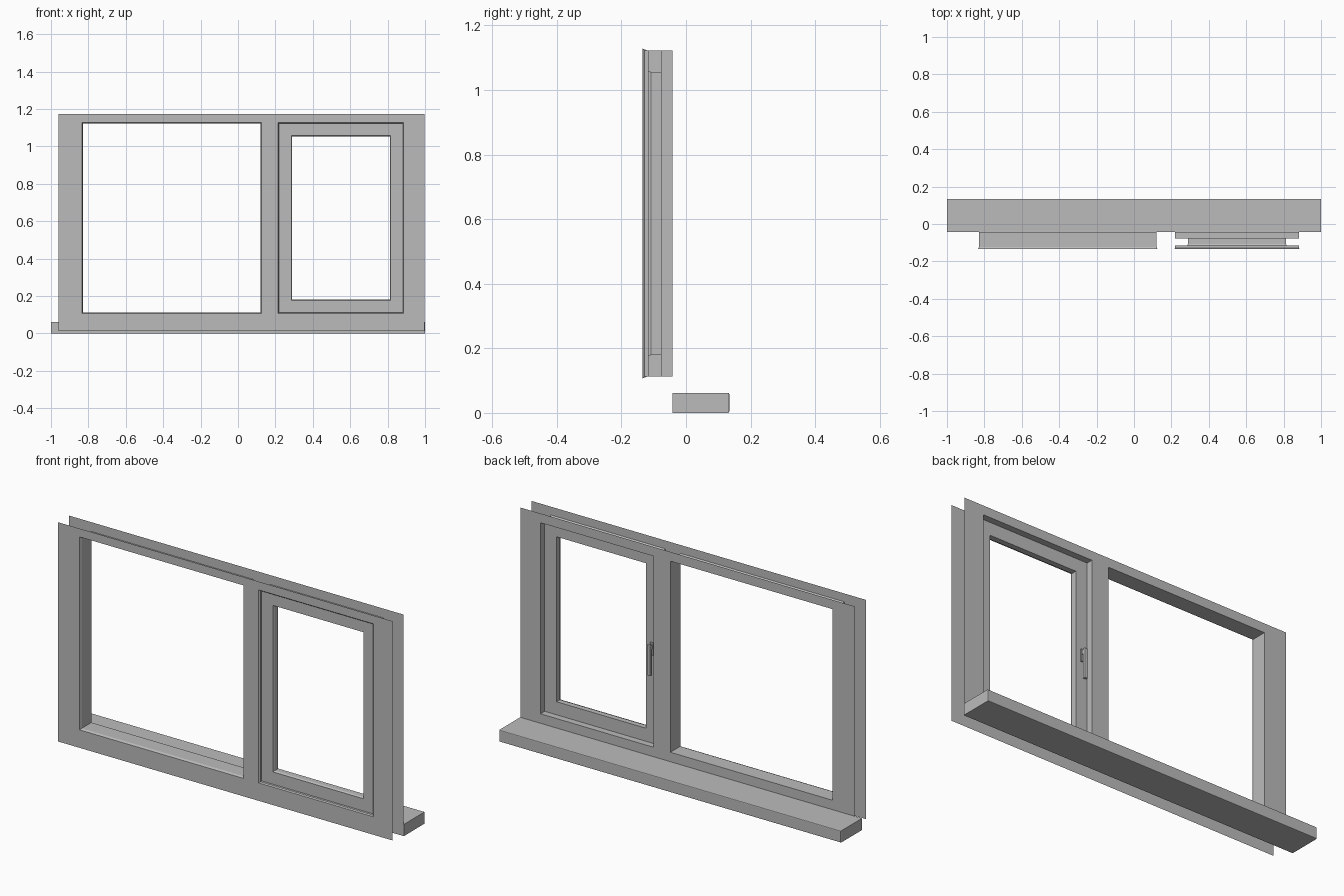
import bpy, bmesh

cube = bpy.data.objects.get("Cube")
if cube:
    bpy.data.objects.remove(cube, do_unlink=True)

GREY = (0.5, 0.5, 0.5, 1)
mat = bpy.data.materials.new("window grey")
mat.use_nodes = True
mat.diffuse_color = GREY
mat.node_tree.nodes["Principled BSDF"].inputs["Base Color"].default_value = GREY

# Main sizes
FRONT, BACK = -0.134, -0.042
LEFT, RIGHT, BOTTOM, TOP = -0.96, 0.997, 0.012, 1.172
HOLE_Z = (0.107, 1.128)
FIXED_X = (-0.834, 0.126)
SASH_X = (0.215, 0.886)
LIP = 0.005


def finish(name, bm):
    mesh = bpy.data.meshes.new(name)
    bm.to_mesh(mesh)
    bm.free()
    mesh.materials.append(mat)
    obj = bpy.data.objects.new(name, mesh)
    bpy.context.collection.objects.link(obj)
    return obj


def face_sheet(name, y, inset, flip):
    """Flat sheet with the two window openings left out."""
    xs = [LEFT, FIXED_X[0] + inset, FIXED_X[1] - inset,
          SASH_X[0] + inset, SASH_X[1] - inset, RIGHT]
    zs = [BOTTOM, HOLE_Z[0] + inset, HOLE_Z[1] - inset, TOP]
    bm = bmesh.new()
    grid = [[bm.verts.new((x, y, z)) for x in xs] for z in zs]
    for r in range(len(zs) - 1):
        for c in range(len(xs) - 1):
            if r == 1 and c in (1, 3):
                continue
            quad = [grid[r][c], grid[r][c + 1], grid[r + 1][c + 1], grid[r + 1][c]]
            bm.faces.new(quad[::-1] if flip else quad)
    bmesh.ops.dissolve_limit(bm, angle_limit=0.01, verts=bm.verts, edges=[])
    return finish(name, bm)


def lining(name, span, profile):
    """Sweep an (inset, depth) profile around a rectangular opening."""
    bm = bmesh.new()
    rings = []
    for inset, y in profile:
        x0, x1 = span[0] + inset, span[1] - inset
        z0, z1 = HOLE_Z[0] + inset, HOLE_Z[1] - inset
        rings.append([bm.verts.new((x, y, z)) for x, z in
                      ((x0, z0), (x1, z0), (x1, z1), (x0, z1))])
    for a, b in zip(rings, rings[1:]):
        for i in range(4):
            j = (i + 1) % 4
            bm.faces.new((a[i], a[j], b[j], b[i]))
    return finish(name, bm)


def box(name, low, high, bevel):
    bm = bmesh.new()
    bmesh.ops.create_cube(bm, size=1)
    for v in bm.verts:
        v.co = [l + (c + 0.5) * (h - l) for l, h, c in zip(low, high, v.co)]
    # Soften only the edges that lie on the room side
    room = [e for e in bm.edges if all(abs(v.co.y - high[1]) < 1e-5 for v in e.verts)]
    bmesh.ops.bevel(bm, geom=room, offset=bevel, segments=2, affect='EDGES', profile=0.5)
    return finish(name, bm)


# Frame faces, outside and room side
face_sheet("frame_front", FRONT, 0, False)
face_sheet("frame_back", BACK, LIP, True)

# Fixed opening and opening sash
lining("fixed_opening_lining", FIXED_X,
       [(0, FRONT), (LIP, -0.122), (LIP, BACK)])
lining("opening_sash", SASH_X,
       [(0, FRONT), (LIP, -0.128), (LIP, -0.116), (0.07, -0.116), (0.07, -0.112),
        (0.074, -0.106), (0.074, -0.077), (LIP, -0.077), (LIP, BACK)])

# Inner sill
box("sill", (-1, BACK, 0), (1, 0.134, 0.062), 0.004)

# Sash handle: mounting plate, pivot and hanging lever
box("handle_plate", (0.242, -0.077, 0.58), (0.262, -0.07, 0.645), 0.002)
box("handle_pivot", (0.245, -0.07, 0.615), (0.259, -0.055, 0.635), 0.002)
box("handle_lever", (0.243, -0.058, 0.48), (0.261, -0.045, 0.642), 0.004)
